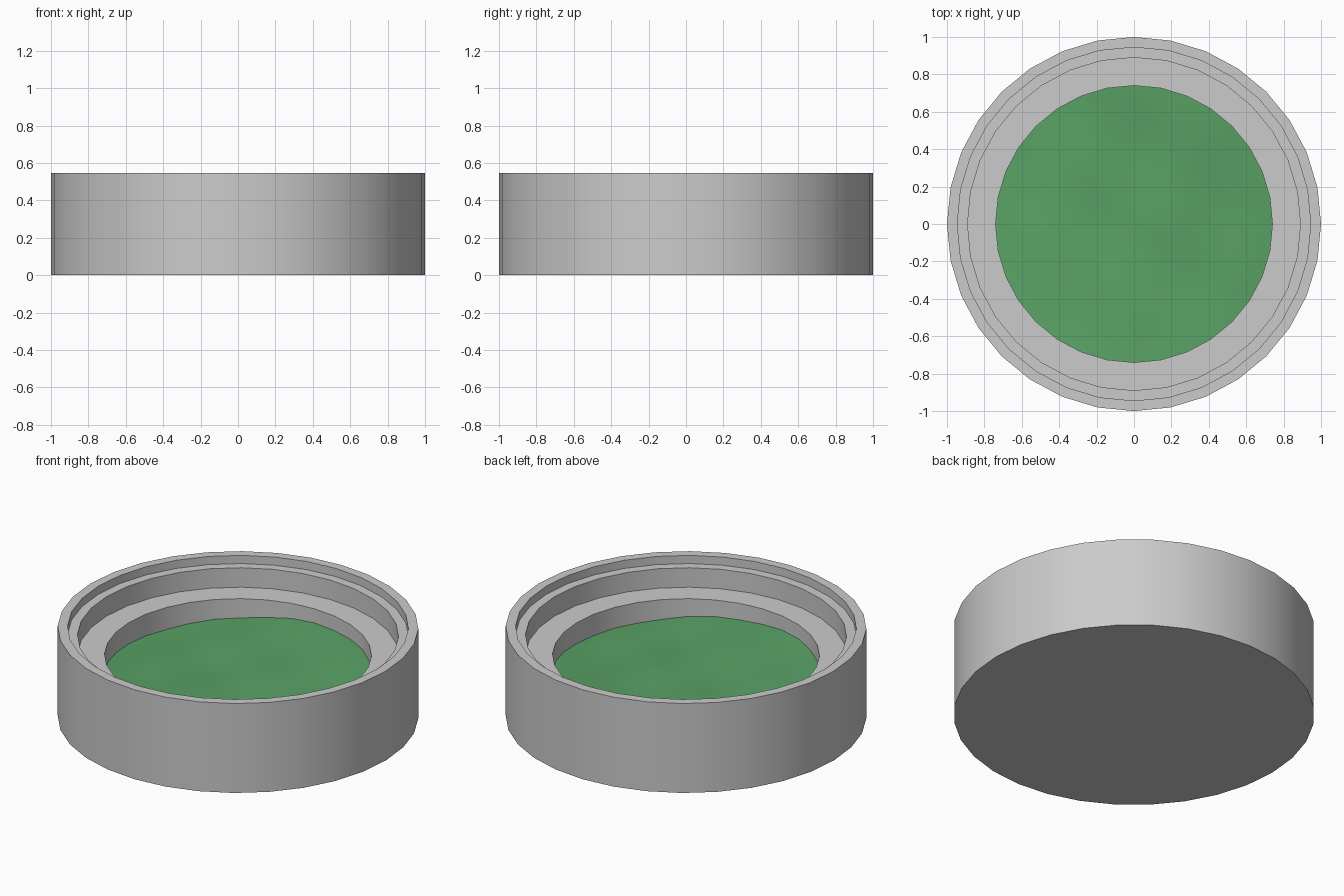
import bpy, bmesh
from math import sin, cos, pi, radians

if "Cube" in bpy.data.objects:
    bpy.data.objects.remove(bpy.data.objects["Cube"])

SIDES = 32


def ring(bm, r, height):
    """Closed loop of vertices; height is a function of x, y."""
    pts = [(r * cos(2 * pi * i / SIDES), r * sin(2 * pi * i / SIDES)) for i in range(SIDES)]
    return [bm.verts.new((x, y, height(x, y))) for x, y in pts]


def bridge(bm, a, b):
    for i in range(SIDES):
        j = (i + 1) % SIDES
        bm.faces.new((a[i], a[j], b[j], b[i]))


def finish(bm, name, angle):
    bmesh.ops.recalc_face_normals(bm, faces=bm.faces)
    mesh = bpy.data.meshes.new(name)
    bm.to_mesh(mesh)
    bm.free()
    obj = bpy.data.objects.new(name, mesh)
    bpy.context.collection.objects.link(obj)
    bpy.ops.object.select_all(action='DESELECT')
    obj.select_set(True)
    bpy.context.view_layer.objects.active = obj
    bpy.ops.object.shade_smooth_by_angle(angle=radians(angle))
    return obj


# stepped round base: outer wall, rim, two ledges, recess floor
profile = [(1, 0), (1, .547), (.945, .547), (.945, .497), (.89, .497),
           (.89, .378), (.74, .378), (.74, .2)]
bm = bmesh.new()
rings = [ring(bm, r, lambda x, y, z=z: z) for r, z in profile]
for a, b in zip(rings, rings[1:]):
    bridge(bm, a, b)
bm.faces.new(rings[0])
bm.faces.new(rings[-1])
finish(bm, "base_ring", 30)


# gently rolling ground inside the recess
def ground(x, y):
    u, v = .87 * x + .5 * y, -.5 * x + .87 * y
    return .268 + .08 * u * v + .006 * sin(9 * x + 3 * y) * cos(8 * y - 2 * x)


bm = bmesh.new()
STEPS = 14
rings = [ring(bm, .74 * k / STEPS, ground) for k in range(1, STEPS + 1)]
for a, b in zip(rings, rings[1:]):
    bridge(bm, a, b)
centre = bm.verts.new((0, 0, ground(0, 0)))
for i in range(SIDES):
    bm.faces.new((centre, rings[0][i], rings[0][(i + 1) % SIDES]))
turf = finish(bm, "turf", 60)
# make the turf face upwards
if turf.data.polygons[0].normal.z < 0:
    turf.data.flip_normals()

green = bpy.data.materials.new("turf_green")
green.diffuse_color = (.1, .36, .13, 1)
green.use_nodes = True
green.node_tree.nodes["Principled BSDF"].inputs["Base Color"].default_value = green.diffuse_color
turf.data.materials.append(green)
